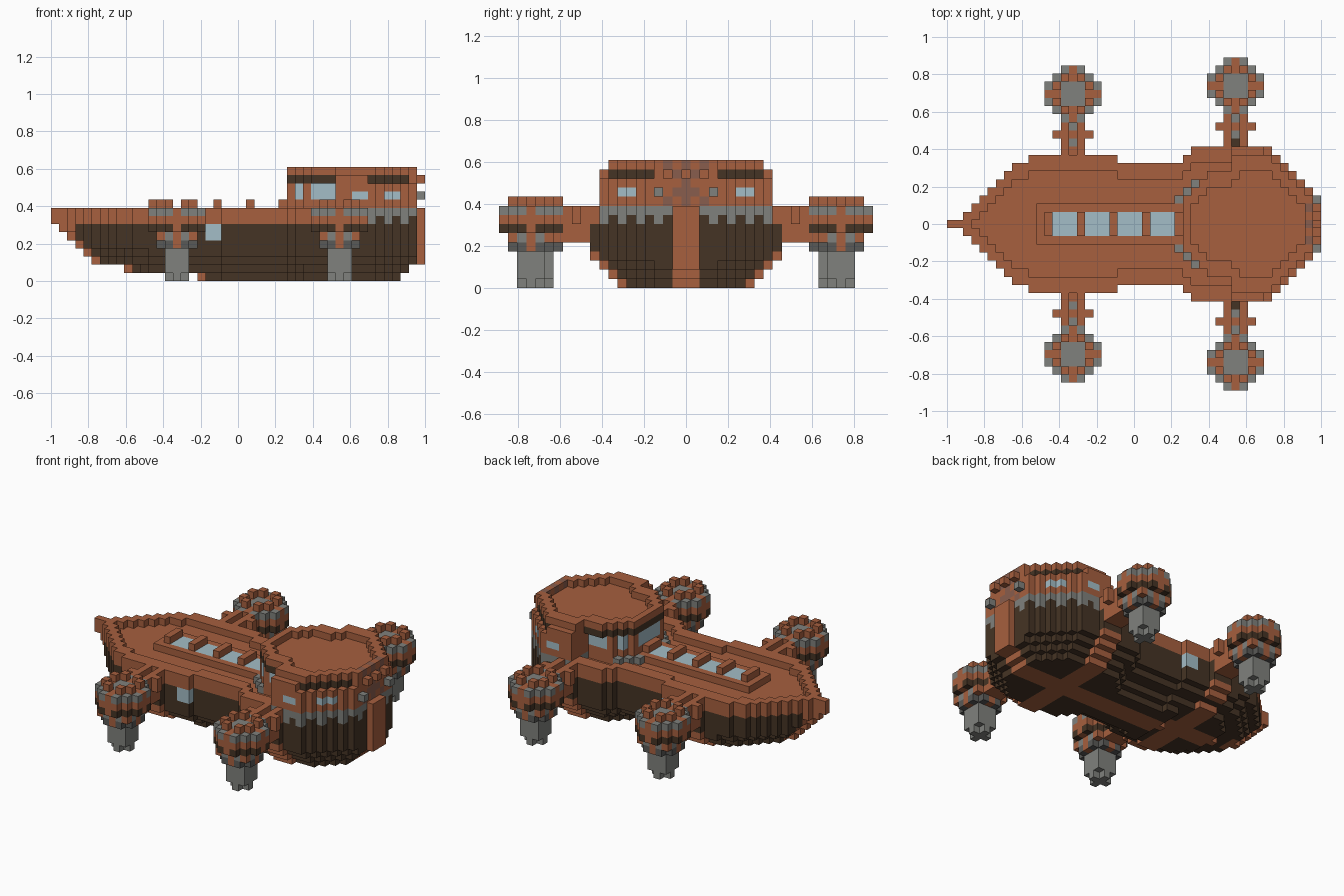
import bpy
import bmesh

if "Cube" in bpy.data.objects:
    bpy.data.objects.remove(bpy.data.objects["Cube"])

V = 2 / 46          # block size
cells = {}          # (i, j, k) -> (part, colour)
COLOURS = {
    "red_brown": (0.385, 0.116, 0.049),
    "dark_brown": (0.06, 0.034, 0.018),
    "grey": (0.215, 0.22, 0.205),
    "dark_grey": (0.1, 0.1, 0.095),
    "pale_blue": (0.37, 0.51, 0.57),
    "faded_brown": (0.25, 0.11, 0.075),
}
NAMES = list(COLOURS)


def put(part, colour, i, j, k):
    cells[(i, j, k)] = (part, colour)


def box(part, colour, i0, i1, j0, j1, k0, k1):
    for i in range(i0, i1 + 1):
        for j in range(j0, j1 + 1):
            for k in range(k0, k1 + 1):
                put(part, colour, i, j, k)


def outline(i):
    """Half width of the deck in blocks."""
    if i < 2:
        return 0 if i >= 0 else -1
    if i < 9:
        return i - 1
    if i < 21:
        return 7 if i == 9 else 8
    if i < 29:
        return 7
    return min(9, i - 21, 48 - i)


# Hull: raked bow, stepped bilge, brown keel and rails
START = [18, 9, 5, 4, 3, 2, 1, 0, 0]
INSET = [3, 2, 1, 0, 0, 0, 0, 0, 0]
END = [42, 43, 44, 44, 44, 44, 44, 44, 44]
for k in range(9):
    for i in range(START[k], END[k] + 1):
        w = outline(i) - INSET[k]
        if k < 2 and i < 31:
            w -= 1
        if k < 4 and i < 21:
            w = min(w, outline(i - START[k] // 2) - INSET[k])
        keel_only = k < 7 and i < START[k] + 1
        w = 0 if keel_only else max(w, 0)
        inner = min(outline(i - 1), outline(i + 1), outline(i) - 1)
        for j in range(-w, w + 1):
            side = abs(j) >= inner or i < 2
            if k == 8 and not side and i < 35:
                continue
            colour = "dark_brown"
            if k >= 7 and i < 35:
                colour = "red_brown"
            elif k == 8 or k == 7 and (j if i >= 40 else i) % 2:
                colour = "grey"
            if abs(j) <= 1 and (k == 0 or i > 42 or i <= START[k] + 1 or k == 1 and i < 18):
                colour = "red_brown"
            put("hull", colour, i, j, k)
box("stern_post", "red_brown", 45, 45, -1, 1, 2, 8)

# Cross ribs under the arms and side windows
for centre in (15, 35):
    for i in range(centre - 1, centre + 2):
        for k in range(7):
            js = [abs(c[1]) for c in cells if c[0] == i and c[2] == k]
            if not js:
                continue
            w = max(js) + 1
            if k < 2:
                box("rib", "red_brown", i, i, -w, w, k, k)
            else:
                for j in (-w, w):
                    put("rib", "red_brown" if k < 4 else "dark_brown", i, j, k)
for s in (-1, 1):
    for i in (19, 20):
        for k in (5, 6):
            put("hull_window", "pale_blue", i, s * 8, k)

# Deck skylight
box("skylight_frame", "red_brown", 11, 28, -2, 2, 8, 8)
for n in range(4):
    box("skylight_glass", "pale_blue", 13 + 4 * n, 15 + 4 * n, -1, 1, 8, 8)
for n in range(5):
    box("skylight_bar", "red_brown", 12 + 4 * n, 12 + 4 * n, -1, 1, 9, 9)


# Cabin: narrow wheelhouse in front of a wide stern room
def cabin(i):
    return min(5, i - 26) if i < 35 else outline(i)


def roof(i):
    if i < 29 or i > 44:
        return -1
    return min(6, i - 26) if i < 35 else outline(i) - 1


def stern_star(a, k):
    return a == 0 or a == abs(k - 11)


for i in range(29, 45):
    for k in range(8 if i < 35 else 9, 13):
        w = roof(i) if k == 12 and (i < 35 or i >= 39) else cabin(i)
        for j in range(-w, w + 1):
            a = abs(j)
            colour = "red_brown"
            if k == 12 and (i < 35 or 39 <= i <= 43) and (a == w or i == 29):
                colour = "dark_brown"
            elif i < 35 and k in (10, 11) and (i == 30 or i > 31 or i == 29 and a < 3):
                colour = "pale_blue"
            elif k == 10 and i in (37, 38, 41, 42) and a == w:
                colour = "pale_blue"
            elif i == 44 and stern_star(a, k):
                colour = "faded_brown"
            put("cabin", colour, i, j, k)
    r = roof(i)
    for j in range(-r, r + 1):
        if abs(j) >= min(roof(i - 1), r - 1, roof(i + 1)):
            star = i == 44 and stern_star(abs(j), 13)
            put("roof_rim", "faded_brown" if star else "red_brown", i, j, 13)
for s in (-1, 1):
    for n in range(3):
        put("cabin_step", "grey", 28 + n, s * (3 + n), 8)
    put("stern_lamp", "grey", 45, s * 3, 10)
    put("stern_bracket", "red_brown", 45, s * 2, 12)
put("stern_bracket", "red_brown", 45, 0, 12)


# Four outriggers: arm, round pod, leg
def disc(part, colour, ci, cj, k, r2):
    for a in range(-3, 4):
        for b in range(-3, 4):
            if a * a + b * b <= r2:
                put(part, colour, ci + a, cj + b, k)


for ci, dist, root in ((15, 16, 9), (35, 17, 10)):
    for s in (-1, 1):
        cj = s * dist
        for d in range(root, dist - 2):
            for i in range(ci - 1, ci + 2):
                for k in range(7 if d == root else 5, 9):
                    if i != ci:
                        put("arm", "red_brown", i, s * d, k)
                    elif k < 8:
                        trough = "grey" if d in (root + 1, root + 3) else "red_brown"
                        if d == 10 and root == 10:
                            trough = "dark_brown"
                        put("arm", trough if k == 7 else "red_brown", i, s * d, k)
        cross = s * (dist - 5)
        for i in (ci - 2, ci + 2):
            box("arm_brace", "red_brown", i, i, cross, cross, 7, 8)
        for k in range(4):
            disc("leg", "grey", ci, cj, k, 2 if k else 1)
        for k, r2, colour in ((4, 5, "dark_grey"), (5, 8, "red_brown"), (6, 10, "dark_brown"),
                              (7, 10, "red_brown"), (8, 10, "grey")):
            disc("pod", colour, ci, cj, k, r2)
        for a, b in ((1, 0), (-1, 0), (0, 1), (0, -1)):
            for k in range(6, 9):
                put("pod", "red_brown", ci + 3 * a, cj + 3 * b, k)
            for k in (4, 8):
                put("pod", "red_brown", ci + 2 * a, cj + 2 * b, k)
            for side in (-1, 1):
                put("pod", "grey", ci + 2 * a + side * b, cj + 2 * b + side * a, 5)
                put("pod_crown", "red_brown", ci + 2 * a + side * b, cj + 2 * b + side * a, 9)

# Materials
materials = []
for name, rgb in COLOURS.items():
    m = bpy.data.materials.new(name)
    m.use_nodes = True
    m.diffuse_color = (*rgb, 1)
    m.node_tree.nodes["Principled BSDF"].inputs["Base Color"].default_value = (*rgb, 1)
    materials.append(m)

# Turn each part's blocks into a mesh of exposed faces
for part in sorted({c[0] for c in cells.values()}):
    bm = bmesh.new()
    verts = {}
    for cell, (owner, colour) in cells.items():
        if owner != part:
            continue
        for axis in range(3):
            u, w = (axis + 1) % 3, (axis + 2) % 3
            for side in (0, 1):
                near = list(cell)
                near[axis] += 2 * side - 1
                if tuple(near) in cells:
                    continue
                loop = []
                for du, dw in ((0, 0), (1, 0), (1, 1), (0, 1)):
                    p = list(cell)
                    p[axis] += side
                    p[u] += du
                    p[w] += dw
                    p = tuple(p)
                    if p not in verts:
                        verts[p] = bm.verts.new((p[0] * V - 1, (p[1] - 0.5) * V, p[2] * V))
                    loop.append(verts[p])
                face = bm.faces.new(loop if side else loop[::-1])
                face.material_index = NAMES.index(colour)
    mesh = bpy.data.meshes.new(part)
    bm.to_mesh(mesh)
    bm.free()
    for m in materials:
        mesh.materials.append(m)
    bpy.context.collection.objects.link(bpy.data.objects.new(part, mesh))
